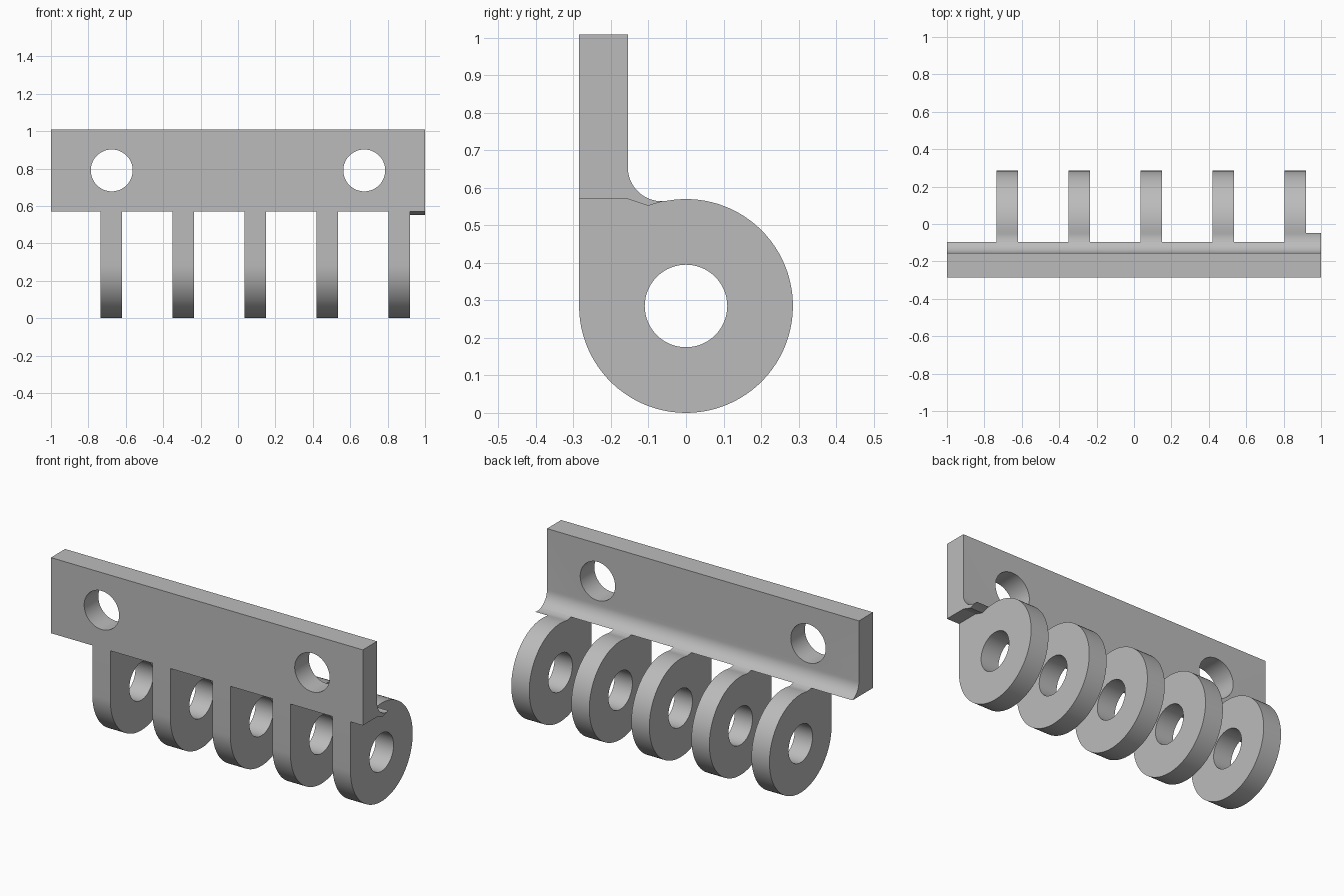
import bpy, bmesh
from math import sin, cos, pi, atan2, sqrt, radians
from mathutils import Matrix

if "Cube" in bpy.data.objects:
    bpy.data.objects.remove(bpy.data.objects["Cube"], do_unlink=True)

steel = bpy.data.materials.new("grey steel")
steel.use_nodes = True
grey = (0.5, 0.5, 0.5, 1)
steel.diffuse_color = grey
steel.node_tree.nodes["Principled BSDF"].inputs["Base Color"].default_value = grey

R = 0.285                       # knuckle radius, also its axis height
BORE = 0.11
FRONT, BACK, TOP = -R, -0.155, 1.008
FILLET = 0.09
WIDTH = 0.115
KNUCKLES = [-0.677 + 0.385 * i for i in range(5)]

# Fillet circle touches the plate back and the knuckle rim
fy = BACK + FILLET
fz = R + sqrt((R + FILLET) ** 2 - fy ** 2)
touch = atan2(fz - R, fy)                       # angle of tangency on the rim
low = pi + atan2(fz - 2 * R, sqrt(FILLET ** 2 - (fz - 2 * R) ** 2))


def arc(cy, cz, r, a, b, n):
    return [(cy + r * cos(a + (b - a) * i / n), cz + r * sin(a + (b - a) * i / n))
            for i in range(n + 1)]


def extrude(name, profile, x0, x1):
    """Solid made from a (y, z) profile swept along x."""
    bm = bmesh.new()
    face = bm.faces.new([bm.verts.new((x0, y, z)) for y, z in profile])
    grown = bmesh.ops.extrude_face_region(bm, geom=[face])["geom"]
    verts = [v for v in grown if isinstance(v, bmesh.types.BMVert)]
    bmesh.ops.translate(bm, verts=verts, vec=(x1 - x0, 0, 0))
    bmesh.ops.recalc_face_normals(bm, faces=bm.faces)
    mesh = bpy.data.meshes.new(name)
    bm.to_mesh(mesh)
    bm.free()
    mesh.materials.append(steel)
    obj = bpy.data.objects.new(name, mesh)
    bpy.context.collection.objects.link(obj)
    return obj


def drill(obj, axis, radius, centre):
    """Cut a round hole through the object, then drop the cutter."""
    bm = bmesh.new()
    turn = Matrix.Rotation(pi / 2, 4, "Y" if axis == "X" else "X")
    bmesh.ops.create_cone(bm, cap_ends=True, segments=64, radius1=radius, radius2=radius,
                          depth=0.6, matrix=Matrix.Translation(centre) @ turn)
    mesh = bpy.data.meshes.new("drill")
    bm.to_mesh(mesh)
    bm.free()
    mesh.materials.append(steel)
    cutter = bpy.data.objects.new("drill", mesh)
    cutter.hide_render = True
    bpy.context.collection.objects.link(cutter)
    mod = obj.modifiers.new("hole", "BOOLEAN")
    mod.operation, mod.solver, mod.object = "DIFFERENCE", "EXACT", cutter
    bpy.context.view_layer.objects.active = obj
    bpy.ops.object.modifier_apply(modifier=mod.name)
    bpy.data.objects.remove(cutter, do_unlink=True)


# Mounting plate with a curved flare along its lower back edge
flare = arc(fy, fz, FILLET, pi, low, 10)
plate = extrude("mounting_plate", [(FRONT, 2 * R), (FRONT, TOP), (BACK, TOP)] + flare, -1, 1)
for x in (-0.675, 0.675):
    drill(plate, "Y", 0.112, (x, -0.22, 0.79))
parts = [plate]

# Hinge knuckles: round rim, straight front, fillet into the plate
toe = arc(fy, fz, FILLET, low, pi + touch, 8)
rim = arc(0, R, R, touch, -pi, 72)
for i, x in enumerate(KNUCKLES):
    knuckle = extrude(f"knuckle_{i + 1}", [(FRONT, 2 * R)] + toe + rim[1:],
                      x - WIDTH / 2, x + WIDTH / 2)
    drill(knuckle, "X", BORE, (x, 0, R))
    parts.append(knuckle)

# Small lip under the plate beyond the last knuckle
under = arc(0, R, R, touch, atan2(sqrt(R * R - 0.01), -0.1), 6)
lip = extrude("end_lip", toe + under[1:] + [(BACK, 2 * R)], KNUCKLES[-1] + WIDTH / 2, 1)
parts.append(lip)

# Smooth curves, sharp corners
bpy.ops.object.select_all(action="DESELECT")
for part in parts:
    part.select_set(True)
bpy.context.view_layer.objects.active = plate
bpy.ops.object.shade_smooth_by_angle(angle=radians(30))
